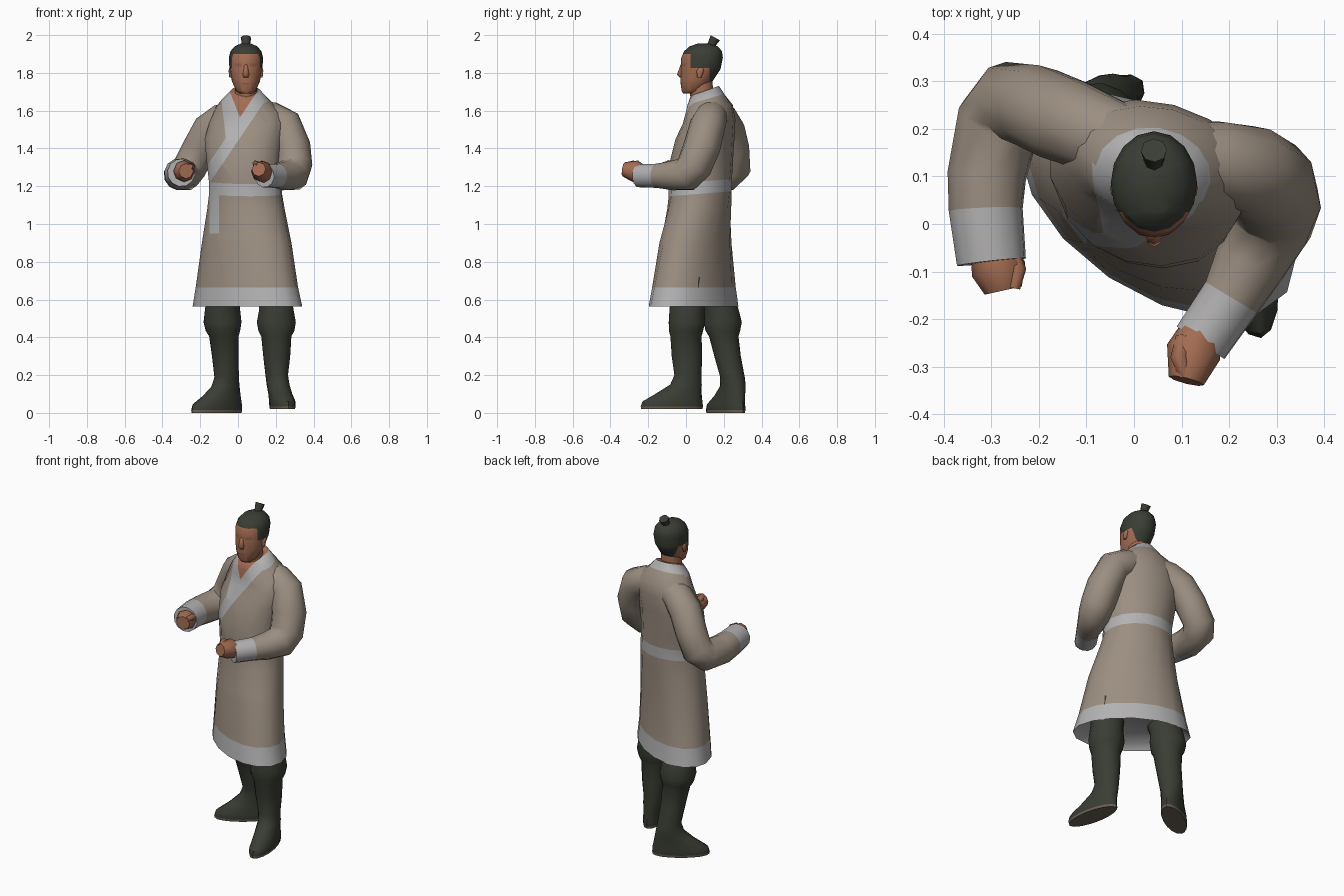
import bpy, bmesh, math
from mathutils import Vector, Matrix


def material(name, rgb):
    m = bpy.data.materials.new(name)
    m.diffuse_color = (*rgb, 1)
    return m


ROBE = material("taupe cloth", (0.33, 0.272, 0.22))
TRIM = material("grey trim", (0.45, 0.44, 0.44))
SKIN = material("tan skin", (0.37, 0.15, 0.085))
SHADE = material("dark skin", (0.28, 0.11, 0.062))
HAIR = material("black hair", (0.042, 0.047, 0.035))
BOOT = material("dark green leather", (0.042, 0.047, 0.034))
SOLE = material("brown sole", (0.15, 0.115, 0.09))


def skin_rings(rings, seg_mat=lambda i: 0):
    """Join rings of points into a capped tube."""
    bm = bmesh.new()
    vs = [[bm.verts.new(p) for p in r] for r in rings]
    n = len(vs[0])
    for i in range(len(vs) - 1):
        for j in range(n):
            k = (j + 1) % n
            f = bm.faces.new((vs[i][j], vs[i][k], vs[i + 1][k], vs[i + 1][j]))
            f.material_index = seg_mat(i)
    bm.faces.new(vs[0][::-1]).material_index = seg_mat(0)
    bm.faces.new(vs[-1]).material_index = seg_mat(len(vs) - 2)
    bmesh.ops.recalc_face_normals(bm, faces=bm.faces)
    return bm


def oval(x, y, z, rx, ry, rot=0, tilt=0, n=16):
    """Horizontal oval, turned about z; tilt raises its back."""
    m = Matrix.Rotation(math.radians(rot), 3, 'Z')
    pts = []
    for j in range(n):
        a = 2 * math.pi * j / n
        p = m @ Vector((rx * math.cos(a), ry * math.sin(a), 0))
        pts.append(Vector((x + p.x, y + p.y, z + tilt * p.y)))
    return pts


def sweep(path, n=10):
    """Round rings along a path of (x, y, z, radius)."""
    pts = [Vector(p[:3]) for p in path]
    rings, t0, side = [], None, None
    for i, p in enumerate(pts):
        t = Vector()
        if i > 0:
            t += (p - pts[i - 1]).normalized()
        if i < len(pts) - 1:
            t += (pts[i + 1] - p).normalized()
        t.normalize()
        side = t.orthogonal().normalized() if t0 is None else t0.rotation_difference(t) @ side
        up, t0 = t.cross(side), t
        rings.append([p + path[i][3] * (math.cos(a) * side + math.sin(a) * up)
                      for a in (2 * math.pi * j / n for j in range(n))])
    return rings


def cut(bm, co, no, test):
    """Split the faces that pass the test along a plane."""
    bm.normal_update()
    fs = [f for f in bm.faces if test(f.calc_center_median(), f.normal)]
    geom = set(fs) | {e for f in fs for e in f.edges} | {v for f in fs for v in f.verts}
    bmesh.ops.bisect_plane(bm, geom=list(geom), dist=1e-5, plane_co=co, plane_no=no)
    bm.normal_update()


def finish(name, bm, mats, angle=45):
    me = bpy.data.meshes.new(name)
    bm.to_mesh(me)
    bm.free()
    for m in mats:
        me.materials.append(m)
    ob = bpy.data.objects.new(name, me)
    bpy.context.collection.objects.link(ob)
    bpy.ops.object.select_all(action='DESELECT')
    ob.select_set(True)
    bpy.context.view_layer.objects.active = ob
    bpy.ops.object.shade_smooth_by_angle(angle=math.radians(angle))
    return ob


# Robe: lining, hem band, skirt, belt, chest, shoulders, collar
robe_rings = [
    (0.05, 0.04, 0.60, 0.28, 0.15, -34), (0.05, 0.04, 0.562, 0.328, 0.184, -34),
    (0.047, 0.042, 0.665, 0.302, 0.177, -33), (0.046, 0.05, 0.90, 0.255, 0.167, -29),
    (0.042, 0.07, 1.08, 0.212, 0.162, -22), (0.04, 0.075, 1.16, 0.198, 0.163, -18, 0.08),
    (0.038, 0.075, 1.225, 0.196, 0.165, -18, 0.08), (0.03, 0.08, 1.32, 0.20, 0.165, -17),
    (0.03, 0.10, 1.45, 0.215, 0.15, -16), (0.05, 0.122, 1.54, 0.21, 0.133, -15, 0.08),
    (0.052, 0.122, 1.605, 0.18, 0.122, -14, 0.2), (0.04, 0.105, 1.66, 0.122, 0.098, -8, 0.3),
    (0.04, 0.10, 1.705, 0.078, 0.075, -8, 0.35)]
bm = skin_rings([oval(*r) for r in robe_rings], lambda i: int(i in (0, 1, 5, 11)))


def lapel(c):
    return c.z - 1.565 - 1.48 * (c.x - 0.01)


def inner(c):
    return c.z - 1.565 + 2.55 * (c.x - 0.01)


def outer(c):
    return c.x + 0.085 - 0.12 * (1.63 - c.z)


def chest(c, no):
    return no.y < -0.02 and c.z > 1.235


def tail(c, no):
    return no.y < -0.02 and 0.9 < c.z < 1.145


# Crossed lapels and neck opening
cut(bm, (0.01, 0, 1.565), (-1.48, 0, 1), chest)
cut(bm, (0.01, 0, 1.455), (-1.48, 0, 1), chest)
cut(bm, (0.01, 0, 1.565), (2.55, 0, 1), lambda c, n: chest(c, n) and lapel(c) > 0)
cut(bm, (-0.085, 0, 1.63), (1, 0, 0.12), lambda c, n: chest(c, n) and lapel(c) > 0 and c.z > 1.4)
# Hanging belt end
for co, no in (((0, 0, 0.95), (0, 0, 1)), ((-0.15, 0, 0), (1, 0, 0)), ((-0.10, 0, 0), (1, 0, 0))):
    cut(bm, co, no, tail)
for f in bm.faces:
    c = f.calc_center_median()
    if chest(c, f.normal):
        a = lapel(c)
        if a > 0 and inner(c) > 0:
            f.material_index = 2
        elif -0.11 < a <= 0 or (a > 0 and outer(c) > 0):
            f.material_index = 1
    elif tail(c, f.normal) and c.z > 0.95 and -0.15 < c.x < -0.10:
        f.material_index = 1
finish("robe", bm, [ROBE, TRIM, SKIN], 60)

# Sleeves with cuffs, then fists with thumbs
sleeves = {
    "left": [(0.07, 0.145, 1.595, 0.07), (0.17, 0.133, 1.565, 0.086), (0.245, 0.115, 1.525, 0.094),
             (0.286, 0.085, 1.41, 0.098), (0.298, 0.045, 1.31, 0.096), (0.285, 0.0, 1.262, 0.092),
             (0.245, -0.08, 1.255, 0.078), (0.205, -0.155, 1.255, 0.065), (0.14, -0.25, 1.255, 0.062)],
    "right": [(0.0, 0.165, 1.585, 0.075), (-0.08, 0.192, 1.555, 0.086), (-0.15, 0.22, 1.50, 0.092),
              (-0.205, 0.245, 1.40, 0.09), (-0.255, 0.255, 1.30, 0.09), (-0.285, 0.215, 1.262, 0.09),
              (-0.31, 0.10, 1.262, 0.084), (-0.312, 0.03, 1.268, 0.079), (-0.30, -0.08, 1.272, 0.074)]}
fists = {
    "left": [(0.145, -0.22, 1.258, 0.045), (0.125, -0.27, 1.28, 0.058), (0.11, -0.33, 1.29, 0.038)],
    "right": [(-0.30, -0.05, 1.275, 0.045), (-0.285, -0.095, 1.28, 0.058), (-0.275, -0.14, 1.28, 0.04)]}
thumbs = {
    "left": [(0.105, -0.24, 1.30, 0.018), (0.095, -0.28, 1.318, 0.019), (0.108, -0.32, 1.312, 0.014)],
    "right": [(-0.257, -0.06, 1.295, 0.018), (-0.245, -0.095, 1.305, 0.019), (-0.253, -0.135, 1.305, 0.014)]}
for s in ("left", "right"):
    finish(s + "_sleeve", skin_rings(sweep(sleeves[s], 12), lambda i: int(i == 7)), [ROBE, TRIM], 60)
    finish(s + "_fist", skin_rings(sweep(fists[s], 8)), [SKIN], 65)
    finish(s + "_thumb", skin_rings(sweep(thumbs[s], 6)), [SKIN], 65)

# Boots: sole, foot, ankle, shaft, folded top, upper leg
boots = {
    "left": (11, [
        (0.235, -0.075, 0.02, 0.06, 0.165), (0.235, -0.075, 0.033, 0.063, 0.168),
        (0.235, -0.072, 0.06, 0.064, 0.162), (0.224, -0.04, 0.10, 0.06, 0.125),
        (0.212, 0.0, 0.15, 0.06, 0.085), (0.205, 0.01, 0.20, 0.06, 0.073),
        (0.205, 0.005, 0.30, 0.072, 0.082), (0.203, 0.0, 0.405, 0.081, 0.084),
        (0.203, 0.0, 0.435, 0.097, 0.092), (0.203, 0.005, 0.48, 0.105, 0.098),
        (0.203, 0.005, 0.55, 0.092, 0.094), (0.19, 0.02, 0.72, 0.09, 0.09)]),
    "right": (-55, [
        (-0.113, 0.21, 0.0, 0.06, 0.157), (-0.113, 0.21, 0.014, 0.063, 0.16),
        (-0.11, 0.212, 0.045, 0.063, 0.154), (-0.086, 0.231, 0.09, 0.06, 0.115),
        (-0.066, 0.248, 0.14, 0.062, 0.08), (-0.06, 0.246, 0.19, 0.066, 0.066),
        (-0.068, 0.22, 0.30, 0.072, 0.07), (-0.075, 0.20, 0.405, 0.08, 0.078),
        (-0.08, 0.195, 0.435, 0.094, 0.092), (-0.082, 0.195, 0.48, 0.102, 0.102),
        (-0.082, 0.185, 0.55, 0.094, 0.094), (-0.06, 0.13, 0.72, 0.09, 0.09)])}
for s, (turn, rings) in boots.items():
    finish(s + "_boot", skin_rings([oval(*r, turn) for r in rings], lambda i: int(i == 0)), [BOOT, SOLE], 40)

# Head, with hair and features coloured by position
CX = 0.042
head_rings = [
    (0.02, 1.69, 0.03, 0.035), (0.035, 1.705, 0.052, 0.058), (0.055, 1.755, 0.074, 0.085),
    (0.077, 1.82, 0.087, 0.106), (0.085, 1.88, 0.091, 0.11), (0.09, 1.915, 0.082, 0.10),
    (0.094, 1.94, 0.06, 0.075), (0.096, 1.955, 0.028, 0.035)]
bm = skin_rings([oval(CX, y, z, rx, ry) for y, z, rx, ry in head_rings])


def face(c, no):
    return c.y < 0.03 and no.y < -0.3


for co, no in (((0, 0, 1.90), (0, 0, 1)), ((0, 0.025, 0), (0, 1, 0)),
               ((0, 0, 1.825), (0, 0, 1)), ((0, 0.125, 0), (0, 1, 0))):
    cut(bm, co, no, lambda c, n: c.z > 1.755)
for z in (1.835, 1.85, 1.738, 1.746):
    cut(bm, (0, 0, z), (0, 0, 1), face)
for dx in (-0.055, -0.02, 0.02, 0.055):
    cut(bm, (CX + dx, 0, 0), (1, 0, 0), face)
for f in bm.faces:
    c = f.calc_center_median()
    dx = abs(c.x - CX)
    skin = c.z < 1.755 or (c.z < 1.90 and c.y < 0.025) or (c.z < 1.825 and c.y < 0.125)
    f.material_index = 0 if skin else 1
    eye = 1.835 < c.z < 1.85 and 0.02 < dx < 0.055
    mouth = 1.738 < c.z < 1.746 and dx < 0.02
    if face(c, f.normal) and (eye or mouth):
        f.material_index = 2
finish("head", bm, [SKIN, HAIR, SHADE], 60)

# Neck, nose, ears, topknot
finish("neck", skin_rings([oval(CX, 0.09, 1.57, 0.065, 0.06), oval(CX, 0.085, 1.66, 0.058, 0.06),
                           oval(CX, 0.075, 1.77, 0.058, 0.065)]), [SKIN])
finish("nose", skin_rings([oval(CX, -0.018, 1.776, 0.016, 0.016, n=8), oval(CX, -0.024, 1.79, 0.018, 0.024, n=8),
                           oval(CX, -0.016, 1.85, 0.01, 0.01, n=8)]), [SKIN], 80)
for s, sx in (("left", 1), ("right", -1)):
    x = CX + sx * 0.082
    finish(s + "_ear", skin_rings([oval(x, 0.07, 1.775, 0.006, 0.01, n=8), oval(x, 0.075, 1.81, 0.01, 0.02, n=8),
                                   oval(x, 0.078, 1.828, 0.006, 0.014, n=8)]), [SKIN], 80)
finish("topknot", skin_rings(sweep([(CX, 0.12, 1.92, 0.022), (CX, 0.138, 1.955, 0.022),
                                    (CX, 0.155, 1.986, 0.028)], 8)), [HAIR])
